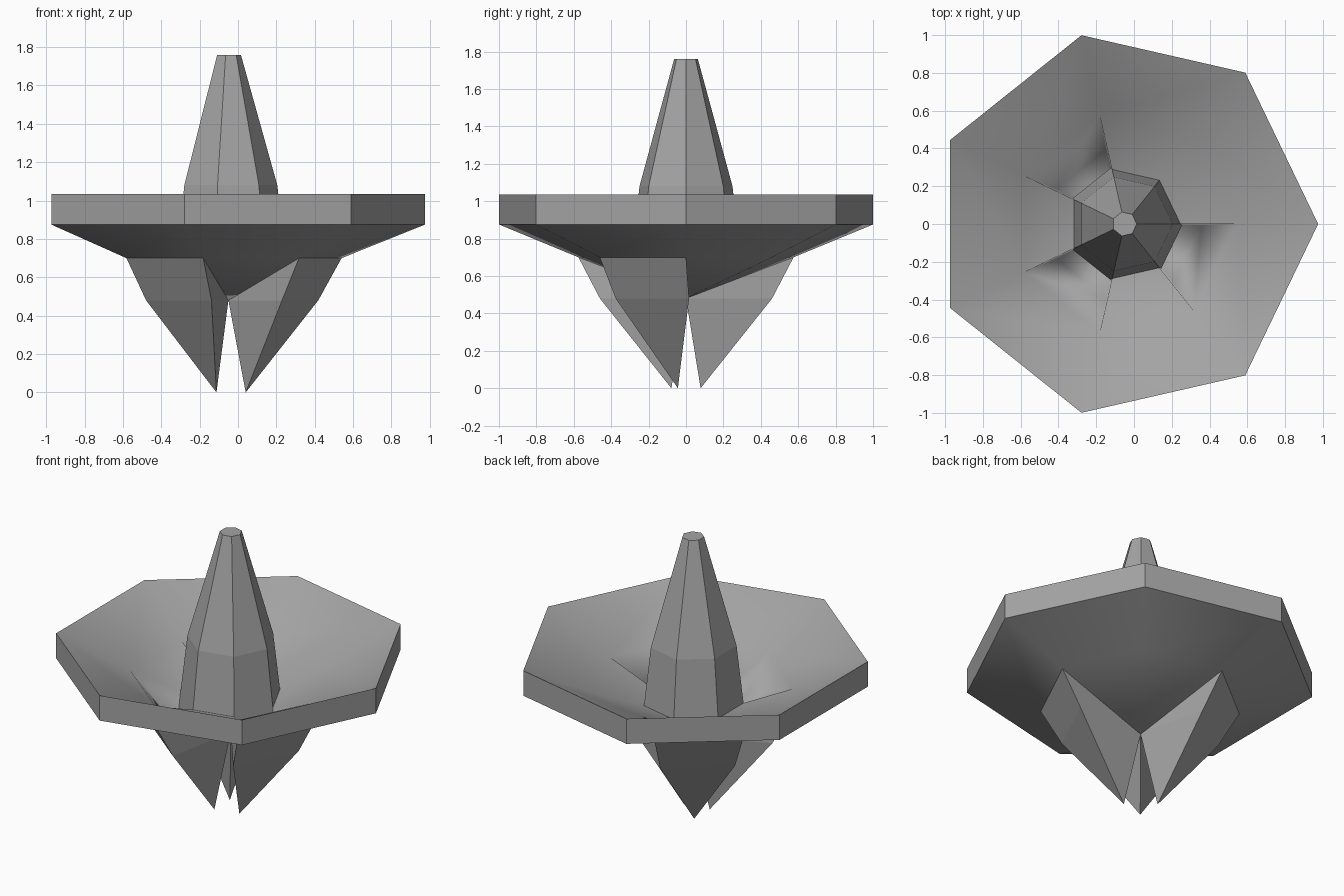
import bpy, bmesh
from math import cos, sin, pi
from mathutils import Vector

cube = bpy.data.objects.get("Cube")
if cube:
    bpy.data.objects.remove(cube, do_unlink=True)

SIDES = 7
STEP = 2 * pi / SIDES
CENTRE = -0.05
RIM = 1.025           # dish radius
HUB = 0.59            # radius of the ring the legs grow from
LEG_SIDES = (2, 4, 6)  # facets that carry a leg

grey = bpy.data.materials.new("stone_grey")
grey.use_nodes = True
colour = (0.37, 0.37, 0.37, 1)
grey.diffuse_color = colour
grey.node_tree.nodes["Principled BSDF"].inputs["Base Color"].default_value = colour


def polar(radius, angle, z, side=0.0):
    """Point at a radius and angle, moved sideways along the tangent."""
    return Vector((CENTRE + radius * cos(angle) - side * sin(angle),
                   radius * sin(angle) + side * cos(angle), z))


def ring(radius, z):
    return [polar(radius, i * STEP, z) for i in range(SIDES)]


def band(low, high):
    """Outward facing quads between two rings."""
    return [[low[i - 1], low[i], high[i], high[i - 1]] for i in range(SIDES)]


def flipped(faces):
    return [f[::-1] for f in faces]


def build(name, faces, smooth=False):
    bm = bmesh.new()
    for f in faces:
        bm.faces.new([bm.verts.new(p) for p in f])
    bmesh.ops.remove_doubles(bm, verts=bm.verts, dist=0.0005)
    for f in bm.faces:
        f.smooth = smooth
    mesh = bpy.data.meshes.new(name)
    bm.to_mesh(mesh)
    bm.free()
    mesh.materials.append(grey)
    obj = bpy.data.objects.new(name, mesh)
    bpy.context.collection.objects.link(obj)
    return obj


def fang(i, hub, apex, knee, tip):
    """Pointed wedge hanging below facet i, open at its top."""
    angle = (i + 0.5) * STEP
    v1, v2 = hub[i], hub[(i + 1) % SIDES]
    radius, half, z = knee
    m1 = polar(radius, angle, z, -half)
    m2 = polar(radius, angle, z, half)
    end = polar(tip[0], angle, tip[1])
    return [[m1, m2, v2, v1], [end, m2, m1],
            [apex, m1, v1], [apex, end, m1],
            [apex, v2, m2], [apex, m2, end]]


def dish_facets(hub, apex):
    """Upward facing triangles on the facets without a leg."""
    return [[hub[i], hub[(i + 1) % SIDES], apex]
            for i in range(SIDES) if i not in LEG_SIDES]


rim_low, rim_high = ring(RIM, 0.875), ring(RIM, 1.035)

# Dish rim
build("dish_rim", band(rim_low, rim_high))

# Dish underside
hub = ring(HUB, 0.70)
apex = polar(0, 0, 0.48)
build("dish_underside",
      band(hub, rim_low) + flipped(dish_facets(hub, apex)), smooth=True)

# Three legs
for name, i in zip(("back_leg", "front_right_leg", "front_left_leg"), LEG_SIDES):
    build(name, fang(i, hub, apex, (0.415, 0.218, 0.48), (0.1, 0.0)))

# Dish bowl, with hollows running down into the legs
bowl_hub = ring(HUB, 0.83)
bowl_apex = polar(0, 0, 0.60)
bowl = flipped(band(bowl_hub, rim_high)) + dish_facets(bowl_hub, bowl_apex)
for i in LEG_SIDES:
    bowl += flipped(fang(i, bowl_hub, bowl_apex, (0.37, 0.17, 0.62), (0.1, 0.2)))
build("dish_bowl", bowl, smooth=True)

# Central spire
levels = [ring(0.308, 0.61), ring(0.255, 1.08), ring(0.065, 1.76)]
build("spire", band(levels[0], levels[1]) + band(levels[1], levels[2])
      + [levels[2], levels[0][::-1]])
